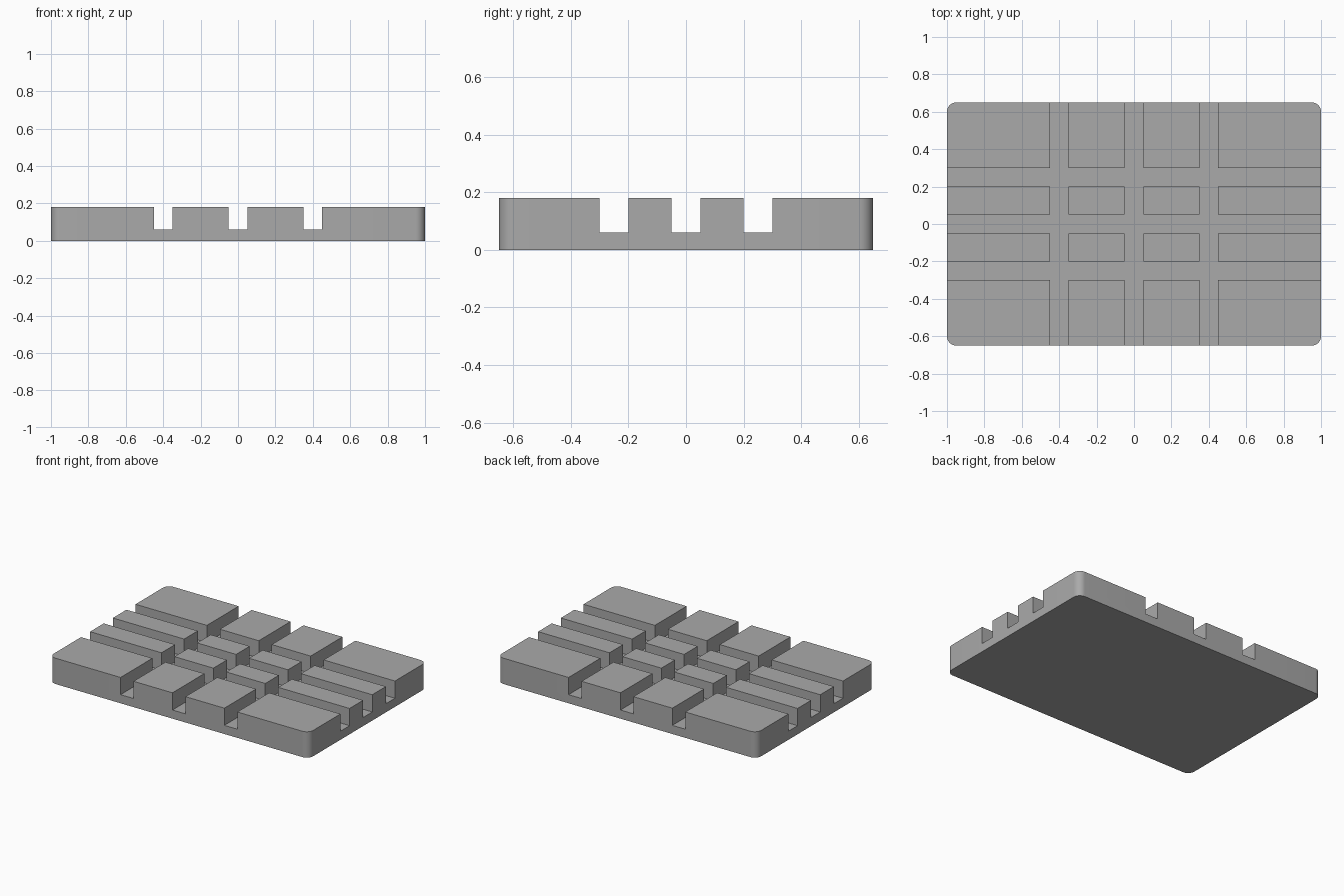
import bpy, bmesh
from math import sin, cos, pi, radians
from mathutils import Vector

cube = bpy.data.objects.get("Cube")
if cube:
    bpy.data.objects.remove(cube, do_unlink=True)

HALF_X, HALF_Y, RADIUS = 1.0, 0.65, 0.05
FLOOR, TOP, HALF_SLOT = 0.06, 0.18, 0.05
SLOTS_X = (-0.4, 0.0, 0.4)
SLOTS_Y = (-0.25, 0.0, 0.25)
SEGMENTS = 10


def raise_faces(bm, faces, height):
    result = bmesh.ops.extrude_face_region(bm, geom=faces)["geom"]
    verts = [v for v in result if isinstance(v, bmesh.types.BMVert)]
    bmesh.ops.translate(bm, verts=verts, vec=(0, 0, height))
    return [f for f in result if isinstance(f, bmesh.types.BMFace)]


def in_slot(face):
    c = face.calc_center_bounds()
    return (any(abs(c.x - s) < HALF_SLOT for s in SLOTS_X)
            or any(abs(c.y - s) < HALF_SLOT for s in SLOTS_Y))


# Rounded rectangular outline
bm = bmesh.new()
outline = []
for quarter, (sx, sy) in enumerate([(1, 1), (-1, 1), (-1, -1), (1, -1)]):
    for i in range(SEGMENTS + 1):
        a = (quarter + i / SEGMENTS) * pi / 2
        outline.append(bm.verts.new((sx * (HALF_X - RADIUS) + RADIUS * cos(a),
                                     sy * (HALF_Y - RADIUS) + RADIUS * sin(a), 0)))
bm.faces.new(outline)

# Score the slot edges across the outline
for axis, slots in ((Vector((1, 0, 0)), SLOTS_X), (Vector((0, 1, 0)), SLOTS_Y)):
    for s in slots:
        for edge in (s - HALF_SLOT, s + HALF_SLOT):
            bmesh.ops.bisect_plane(bm, geom=bm.verts[:] + bm.edges[:] + bm.faces[:],
                                   plane_co=axis * edge, plane_no=axis)

# Base plate, then the sixteen raised blocks between the slots
top_faces = raise_faces(bm, bm.faces[:], FLOOR)
raise_faces(bm, [f for f in top_faces if not in_slot(f)], TOP - FLOOR)
bmesh.ops.recalc_face_normals(bm, faces=bm.faces[:])

# Merge the coplanar pieces of the underside and outer walls
seams = [e for e in bm.edges if min(v.co.z for v in e.verts) < FLOOR / 2
         or all(abs(f.normal.z) < 0.1 for f in e.link_faces)]
bmesh.ops.dissolve_limit(bm, angle_limit=radians(1), verts=[], edges=seams)

mesh = bpy.data.meshes.new("slotted_plate")
bm.to_mesh(mesh)
bm.free()
plate = bpy.data.objects.new("slotted_plate", mesh)
bpy.context.collection.objects.link(plate)

# Plain grey finish
grey = bpy.data.materials.new("plain_grey")
grey.use_nodes = True
colour = (0.4, 0.4, 0.4, 1)
grey.diffuse_color = colour
grey.node_tree.nodes["Principled BSDF"].inputs["Base Color"].default_value = colour
mesh.materials.append(grey)

bpy.context.view_layer.objects.active = plate
plate.select_set(True)
bpy.ops.object.shade_smooth_by_angle(angle=radians(30))
